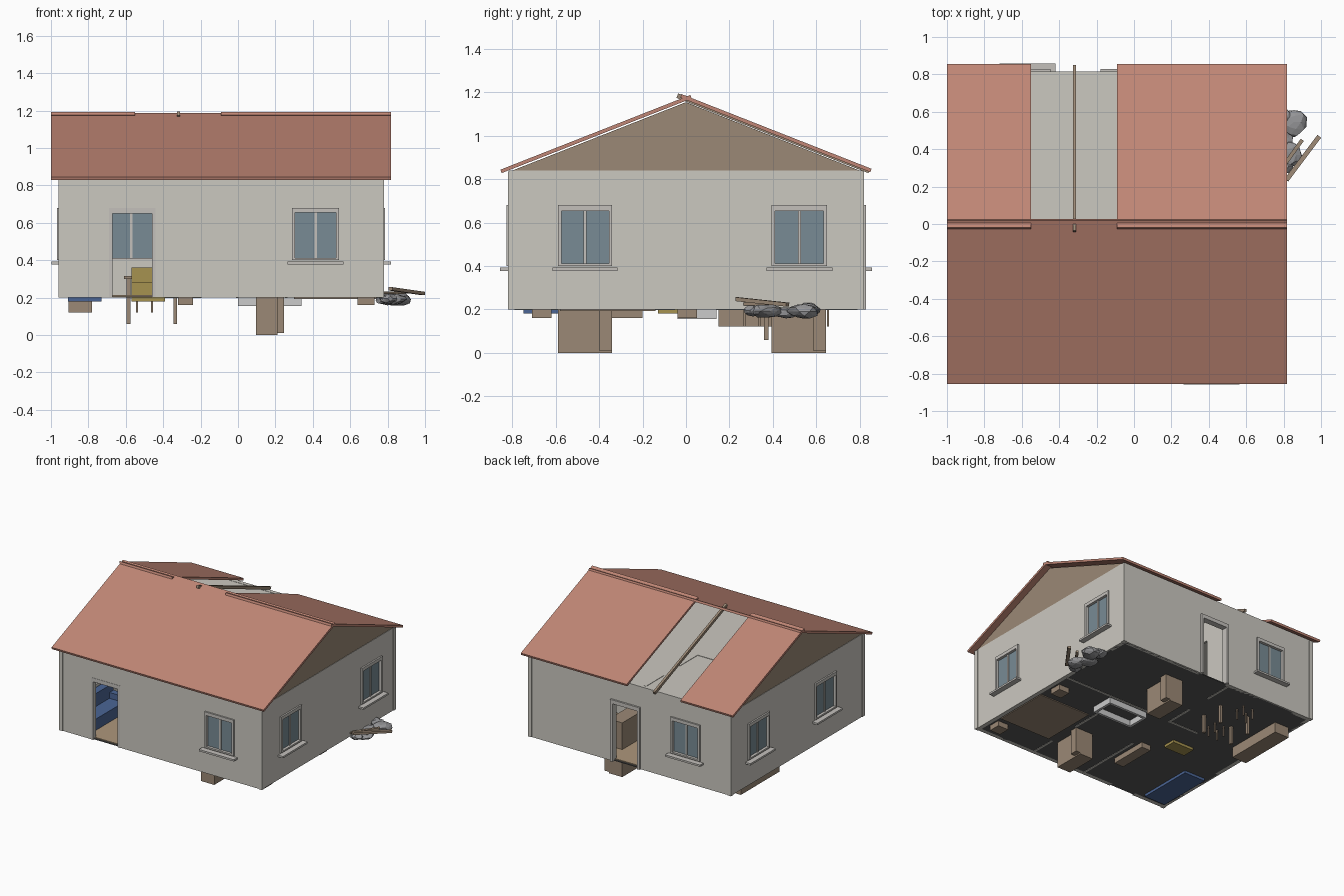
import bpy, bmesh, math, random
from mathutils import Vector, Matrix

if "Cube" in bpy.data.objects:
    bpy.data.objects.remove(bpy.data.objects["Cube"])

random.seed(4)
XL, XR, YW = -0.955, 0.775, 0.815      # outer wall planes
Z0, Z1 = 0.2, 0.84                     # wall bottom and top
T = 0.03                               # wall thickness


def mat(name, *c):
    m = bpy.data.materials.new(name)
    m.diffuse_color = (*c, 1)
    m.use_nodes = True
    m.node_tree.nodes["Principled BSDF"].inputs["Base Color"].default_value = m.diffuse_color
    return m


PLASTER = mat("plaster", .60, .58, .53)
TRIM = mat("trim", .55, .53, .50)
TILE = mat("roof_tile", .53, .24, .18)
TIMBER = mat("timber", .33, .25, .18)
GLASS = mat("glass", .19, .26, .30)
BLUE = mat("blue_fabric", .07, .13, .30)
YELLOW = mat("yellow_fabric", .38, .29, .08)
DARK = mat("dark_floor", .10, .10, .10)
BOARD = mat("floor_boards", .42, .31, .20)
STONE = mat("stone", .30, .30, .31)
WHITE = mat("enamel", .65, .65, .63)


def finish(name, bm, m):
    bmesh.ops.recalc_face_normals(bm, faces=bm.faces)
    me = bpy.data.meshes.new(name)
    bm.to_mesh(me)
    bm.free()
    me.materials.append(m)
    ob = bpy.data.objects.new(name, me)
    bpy.context.collection.objects.link(ob)
    return ob


def boxes(name, m, *items):
    """One object from several boxes given as x0,x1,y0,y1,z0,z1."""
    bm = bmesh.new()
    for x0, x1, y0, y1, z0, z1 in items:
        M = Matrix.Translation(((x0 + x1) / 2, (y0 + y1) / 2, (z0 + z1) / 2)) @ \
            Matrix.Diagonal((abs(x1 - x0), abs(y1 - y0), abs(z1 - z0), 1))
        bmesh.ops.create_cube(bm, size=1, matrix=M)
    return finish(name, bm, m)


def beam(name, m, p, q, w, h):
    """Straight timber between two points."""
    p, q = Vector(p), Vector(q)
    M = Matrix.Translation((p + q) / 2) @ (q - p).to_track_quat('X', 'Z').to_matrix().to_4x4()
    bm = bmesh.new()
    bmesh.ops.create_cube(bm, size=1, matrix=M @ Matrix.Diagonal(((q - p).length, w, h, 1)))
    return finish(name, bm, m)


def prism(name, m, profile, x0, x1):
    """Extrude a y,z profile along x."""
    bm = bmesh.new()
    f = bm.faces.new([bm.verts.new((x0, y, z)) for y, z in profile])
    r = bmesh.ops.extrude_face_region(bm, geom=[f])
    bmesh.ops.translate(bm, vec=(x1 - x0, 0, 0), verts=[v for v in r['geom'] if isinstance(v, bmesh.types.BMVert)])
    return finish(name, bm, m)


def on_wall(side, s0, s1, d0, d1, z0, z1):
    """Box along a wall (s) and outward from its face (d)."""
    return {"front": (s0, s1, -YW - d1, -YW - d0, z0, z1),
            "back": (s0, s1, YW + d0, YW + d1, z0, z1),
            "right": (XR + d0, XR + d1, s0, s1, z0, z1),
            "left": (XL - d1, XL - d0, s0, s1, z0, z1)}[side]


# Openings per wall: start, end, bottom
WT, WB = 0.67, 0.40
OPEN = {"front": [(-.69, -.44, Z0), (.29, .54, WB)],
        "back": [(-.695, -.445, WB), (-.18, .07, Z0)],
        "right": [(-.59, -.34, WB), (.395, .65, WB)],
        "left": [(-.47, -.21, WB), (.35, .61, WB)]}

for side, holes in OPEN.items():
    a, end = (XL, XR) if side in ("front", "back") else (-YW + T, YW - T)
    parts = []
    for i, (s0, s1, zb) in enumerate(holes):
        parts.append(on_wall(side, a, s0, -T, 0, Z0, Z1))
        parts.append(on_wall(side, s0, s1, -T, 0, WT, Z1))
        a = s1
        door = zb == Z0
        if not door:
            parts.append(on_wall(side, s0, s1, -T, 0, Z0, zb))
        # Frame around the opening
        f, out = (.016, .012) if not door else (.02, .014 if side == "back" else .002)
        frame = [on_wall(side, s0, s0 + f, -T - .003, out, zb, WT),
                 on_wall(side, s1 - f, s1, -T - .003, out, zb, WT),
                 on_wall(side, s0, s1, -T - .003, out, WT - f, WT + .01)]
        if not door:
            mid = (s0 + s1) / 2
            frame += [on_wall(side, s0, s1, -T - .003, out, zb, zb + .012),
                      on_wall(side, mid - .007, mid + .007, -.018, -.002, zb, WT),
                      on_wall(side, s0 - .025, s1 + .025, -.02, .042, zb - .022, zb - .008)]
            panes = [on_wall(side, s0, mid, -.014, -.009, zb, WT),
                     on_wall(side, mid, s1, -.014, -.009, zb, WT)]
            boxes(f"{side}_window_glass_{i}", GLASS, *panes)
        boxes(f"{side}_{'door' if door else 'window'}_frame_{i}", TRIM, *frame)
    parts.append(on_wall(side, a, end, -T, 0, Z0, Z1))
    boxes(f"{side}_wall", PLASTER, *parts)

# Corner trims
for nx, x, dx in (("left", XL - .005, .03), ("right", XR + .005, -.03)):
    for ny, sy in (("front", -1), ("back", 1)):
        boxes(f"{ny}_{nx}_corner_trim", PLASTER,
              (x, x + dx, *sorted((sy * (YW + .005), sy * (YW - .025))), Z0, Z1 - .004))

# Floor, ceiling and inner partitions
boxes("floor_slab", DARK, (XL + .01, XR - .01, -YW + .01, YW - .01, .2, .207))
boxes("floor_boards", BOARD, (XL + .02, XR - .02, -YW + .02, YW - .02, .207, .213))
boxes("ceiling", PLASTER, (XL + .01, XR - .01, -YW + .01, YW - .01, .828, .838))
boxes("partitions", PLASTER, (-.21, -.195, .14, .37, .197, .841), (-.21, -.195, .57, .79, .197, .841),
      (-.21, -.195, .37, .57, .67, .837), (-.46, -.195, .142, .157, .197, .841),
      (-.21, -.195, -.79, -.25, .197, .837), (-.01, .75, .15, .165, .197, .837),
      (.25, .265, -.34, -.05, .197, .837), (.25, .265, -.79, -.59, .197, .837))

# Gable ends
for n, x in (("left", XL + .003), ("right", XR - .023)):
    prism(n + "_gable", TIMBER, [(-.8, Z1), (.8, Z1), (0, 1.155)], x, x + .02)


# Roof slabs, rear slope broken open; each slab crosses the ridge slightly
def roof(name, s, x0, x1):
    prof = [(-.855, .848), (.02, 1.192), (.026, 1.176), (-.85, .832)]
    prism(name, TILE, [(y * s, z - (.004 if s > 0 else 0)) for y, z in prof], x0, x1)


roof("front_roof", 1, -1.0, .818)
roof("rear_roof_left", -1, -1.0, -.55)
roof("rear_roof_right", -1, -.09, .818)
beam("exposed_rafter", TIMBER, (-.318, -.04, 1.185), (-.318, .845, .838), .018, .022)

# Tall cupboards with an open door leaf
for n, y in (("front", -.59), ("rear", .395)):
    boxes(n + "_cupboard", TIMBER, (.095, .21, y, y + .25, 0, .42))
    boxes(n + "_cupboard_door", TIMBER, (.21, .247, y + .19, y + .25, .01, .41))

# Sofas
boxes("blue_sofa", BLUE, (-.91, -.73, -.75, -.31, .18, .30), (-.91, -.85, -.75, -.31, .30, .40),
      (-.91, -.74, -.75, -.70, .30, .345), (-.91, -.74, -.36, -.31, .30, .345))
boxes("yellow_sofa", YELLOW, (-.57, -.39, -.13, -.03, .18, .28), (-.57, -.39, -.06, -.02, .28, .36))

# Kitchen counter, media bench, bedside tables and bed
boxes("kitchen_counter", TIMBER, (-.905, -.78, .15, .62, .12, .37))
boxes("low_bench", TIMBER, (-.32, -.24, -.50, -.20, .16, .27))
boxes("bedside_tables", TIMBER, (.64, .73, -.71, -.62, .16, .27), (.64, .73, -.04, .05, .16, .27))
boxes("bed", TIMBER, (.30, .74, -.58, -.14, .193, .26), (.72, .745, -.58, -.14, .26, .36))
boxes("mattress", WHITE, (.31, .72, -.57, -.15, .26, .295))

# Bathtub, open tray
boxes("bathtub", WHITE, (0, .34, -.04, -.02, .155, .30), (0, .34, .12, .14, .155, .30),
      (0, .02, -.02, .12, .155, .30), (.32, .34, -.02, .12, .155, .30))

# Dining table and stools
boxes("dining_table", TIMBER, (-.61, -.31, .33, .59, .30, .315),
      *[(x - .01, x + .01, y - .01, y + .01, .06, .30) for x in (-.585, -.335) for y in (.37, .55)])
for i, (x, y) in enumerate(((-.50, .305), (-.50, .62))):
    boxes(f"stool_{i}", TIMBER, (x - .05, x + .05, y - .045, y + .045, .25, .262),
          *[(x + a - .005, x + a + .005, y + b - .005, y + b + .005, .12, .25)
            for a in (-.04, .04) for b in (-.035, .035)])

# Rubble beside the right wall
ROCKS = [(.855, .545, .19, .068, .075, .036), (.84, .37, .192, .062, .075, .03),
         (.80, .46, .185, .06, .07, .028), (.79, .57, .20, .05, .05, .03), (.80, .31, .195, .05, .045, .025)]
for i, (x, y, z, a, b, c) in enumerate(ROCKS):
    bm = bmesh.new()
    bmesh.ops.create_icosphere(bm, subdivisions=2, radius=1)
    for v in bm.verts:
        v.co *= random.uniform(.82, 1.12)
    bmesh.ops.transform(bm, verts=bm.verts, matrix=Matrix.Translation((x, y, z)) @ Matrix.Diagonal((a, b, c, 1)))
    finish(f"rubble_{i}", bm, STONE)
beam("fallen_plank", TIMBER, (.815, .235, .247), (.99, .468, .222), .025, .018)
beam("fallen_batten", TIMBER, (.77, .27, .225), (.90, .45, .228), .02, .014)
